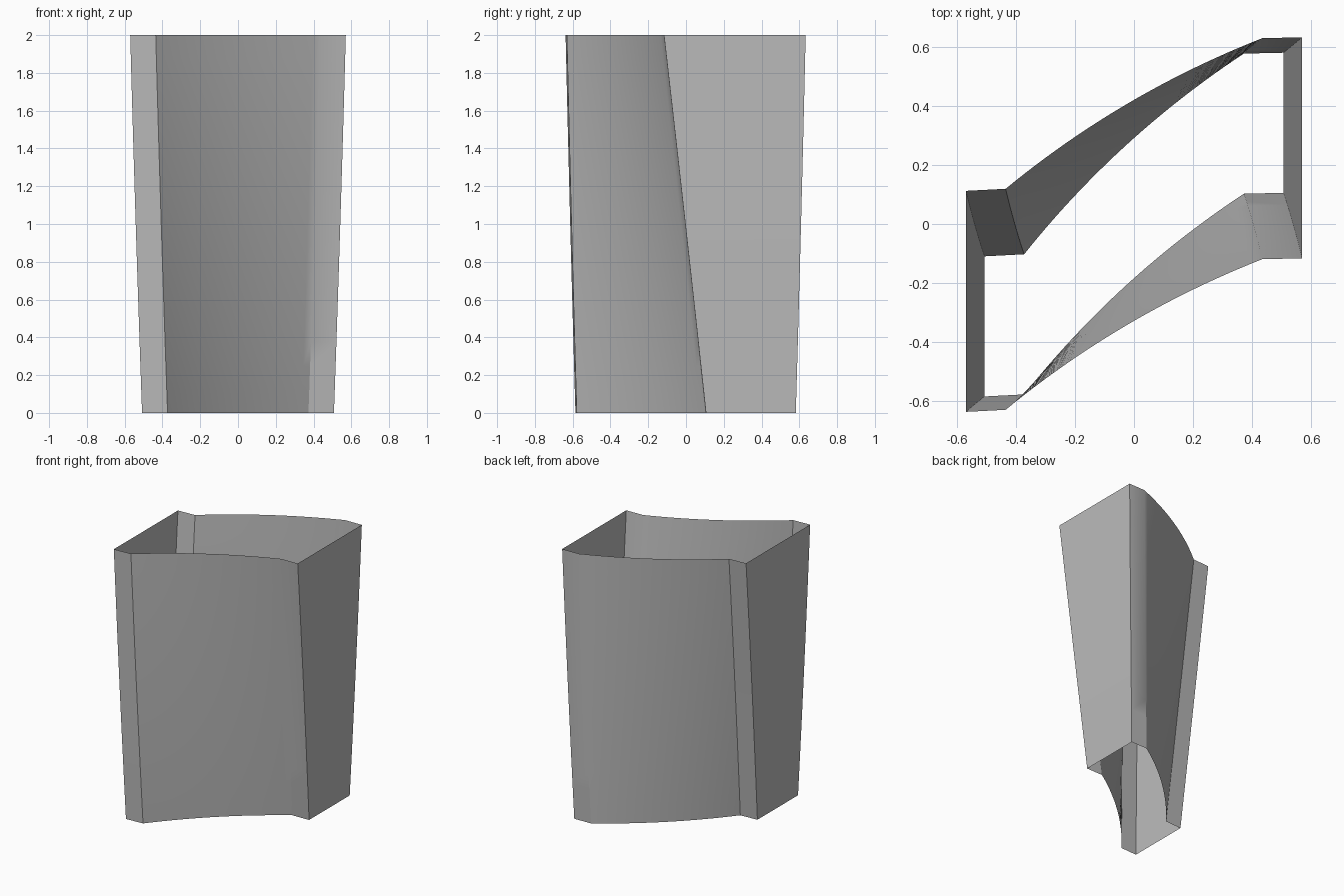
import bpy
import math

if "Cube" in bpy.data.objects:
    bpy.data.objects.remove(bpy.data.objects["Cube"], do_unlink=True)

HEIGHT = 2.0
CHORD = 1.01       # straight length of the curved wall section
CAMBER = 0.04      # bulge of the curve
LIP = 0.135        # straight lip on each side of the curve
LAYERS = 16
STEPS = 24

grey = bpy.data.materials.new("plain_grey")
grey.use_nodes = True
colour = (0.5, 0.5, 0.5, 1)
grey.diffuse_color = colour
grey.node_tree.nodes["Principled BSDF"].inputs["Base Color"].default_value = colour


def mix(a, b, t):
    return a + (b - a) * t


def section(t, side):
    """Outline of one curved wall at height fraction t; side is -1 front, 1 back."""
    angle = math.radians(mix(42.4, 30.4, t))
    shift = side * mix(0.4755, 0.75, t) / 2
    c, s = math.cos(angle), math.sin(angle)
    curve = []
    for i in range(STEPS + 1):
        u = 2 * i / STEPS - 1
        along, out = u * CHORD / 2, CAMBER * (1 - u * u)
        curve.append((along * c - out * s, along * s + out * c + shift))
    (x0, y0), (x1, y1) = curve[0], curve[-1]
    pts = [(x0 - LIP, y0 - 0.007)] + curve + [(x1 + LIP, y1 + 0.003)]
    return [(x, y, t * HEIGHT) for x, y in pts]


def wall(name, rows, flip=False):
    """Open sheet skinned through equal rows of points."""
    n = len(rows[0])
    faces = []
    for r in range(len(rows) - 1):
        for i in range(n - 1):
            a = r * n + i
            f = (a, a + 1, a + n + 1, a + n)
            faces.append(f[::-1] if flip else f)
    mesh = bpy.data.meshes.new(name)
    mesh.from_pydata([p for row in rows for p in row], [], faces)
    mesh.materials.append(grey)
    obj = bpy.data.objects.new(name, mesh)
    bpy.context.collection.objects.link(obj)
    bpy.ops.object.select_all(action='DESELECT')
    obj.select_set(True)
    bpy.context.view_layer.objects.active = obj
    bpy.ops.object.shade_smooth_by_angle(angle=math.radians(30))


levels = [k / LAYERS for k in range(LAYERS + 1)]
front = [section(t, -1) for t in levels]
back = [section(t, 1) for t in levels]

# Twisted curved walls with their lips
wall("front_curved_wall", front)
wall("back_curved_wall", back, flip=True)

# Side walls joining the lips
wall("left_side_wall", [(f[-1], b[-1]) for f, b in zip(front, back)])
wall("right_side_wall", [(f[0], b[0]) for f, b in zip(front, back)], flip=True)
